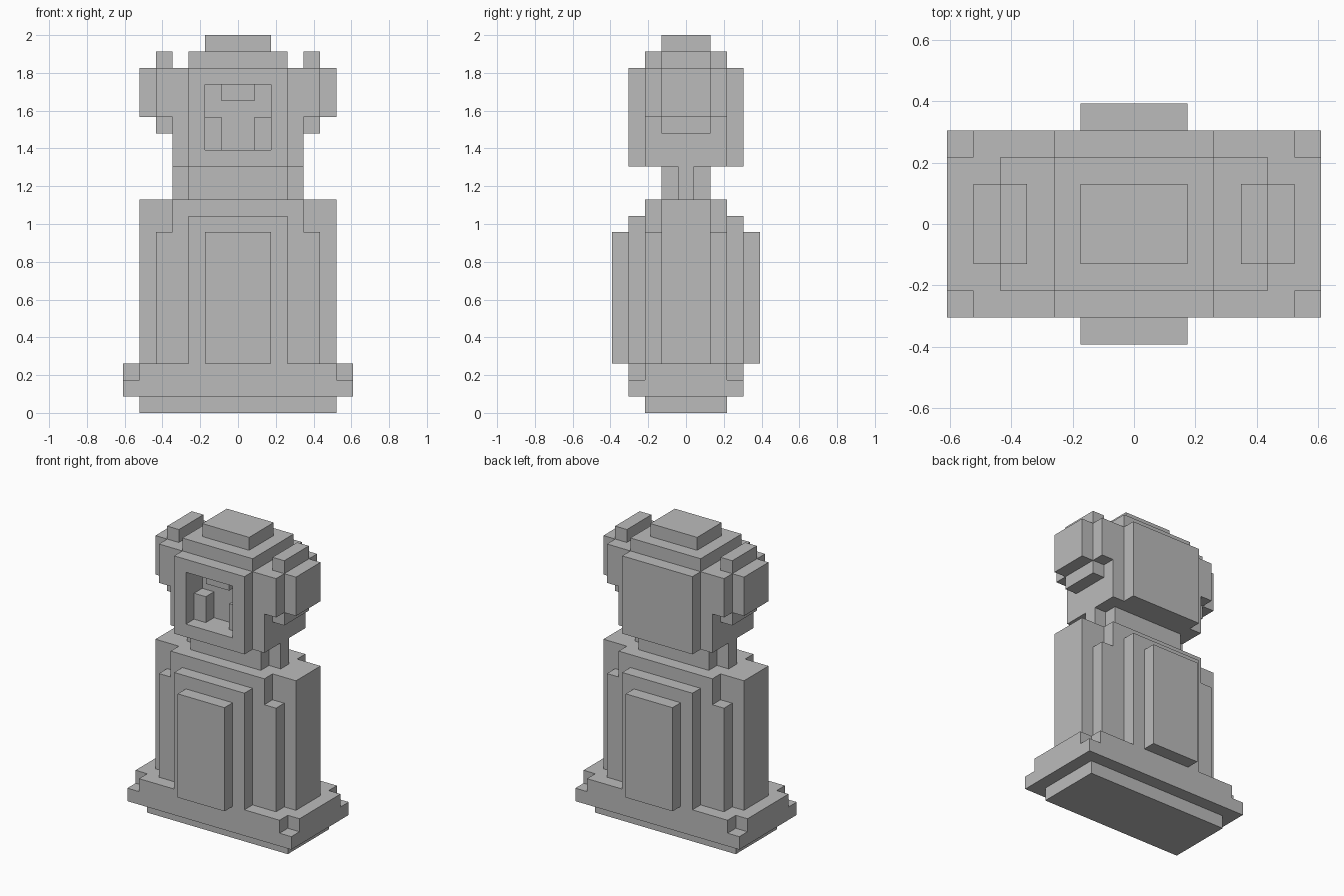
import bpy, bmesh
from mathutils import Vector

if "Cube" in bpy.data.objects:
    bpy.data.objects.remove(bpy.data.objects["Cube"], do_unlink=True)

U = 2 / 23  # one block

stone = bpy.data.materials.new("stone_grey")
stone.use_nodes = True
GREY = (0.5, 0.5, 0.5, 1)
stone.diffuse_color = GREY
stone.node_tree.nodes["Principled BSDF"].inputs["Base Color"].default_value = GREY


def add_object(name, bm):
    mesh = bpy.data.meshes.new(name)
    bm.to_mesh(mesh)
    bm.free()
    mesh.materials.append(stone)
    obj = bpy.data.objects.new(name, mesh)
    bpy.context.collection.objects.link(obj)
    return obj


def box_mesh(x, y, z):
    """Box between (low, high) pairs given in blocks."""
    bm = bmesh.new()
    bmesh.ops.create_cube(bm, size=1)
    for v in bm.verts:
        v.co = Vector([(lo + hi) / 2 + c * (hi - lo)
                       for c, (lo, hi) in zip(v.co, (x, y, z))]) * U
    return bm


def block(name, half_x, half_y, z):
    return add_object(name, box_mesh((-half_x, half_x), (-half_y, half_y), z))


def pair(name, x, y, z):
    """A box on the left and its mirror image on the right."""
    add_object("left_" + name, box_mesh(x, y, z))
    add_object("right_" + name, box_mesh((-x[1], -x[0]), y, z))


# Plinth
block("plinth_foot", 6, 2.5, (0, 1))
block("plinth_slab", 7, 3.5, (1, 2))
block("plinth_top", 6, 3.5, (2, 3))
pair("plinth_end", (6, 7), (-2.5, 2.5), (2, 3))

# Body, stepped outwards to the front and back
block("torso", 4, 2.5, (3, 13))
block("robe_layer", 3, 3.5, (3, 12))
block("robe_panel", 2, 4.5, (3, 11))
pair("arm", (4, 6), (-1.5, 1.5), (3, 13))
pair("arm_edge", (4, 5), (-2.5, 2.5), (3, 11))

# Neck
block("neck", 3, 1.5, (13, 15))
pair("neck_side", (3, 4), (-0.5, 0.5), (13, 15))

# Head with a recessed face
bm = box_mesh((-3, 3), (-3.5, 3.5), (15, 21))
bm.normal_update()
front = min(bm.faces, key=lambda f: f.calc_center_median().y)
bmesh.ops.inset_region(bm, faces=[front], thickness=U, use_even_offset=True)
sunk = bmesh.ops.extrude_discrete_faces(bm, faces=[front])["faces"]
bmesh.ops.translate(bm, verts=sunk[0].verts, vec=(0, 2 * U, 0))
bmesh.ops.recalc_face_normals(bm, faces=bm.faces)
add_object("head", bm)
pair("cheek", (1, 2), (-2.5, -1.5), (16, 18))
add_object("brow", box_mesh((-1, 1), (-2.5, -1.5), (19, 20)))

# Crown
block("crown_base", 3, 2.5, (21, 22))
block("crown_top", 2, 1.5, (22, 23))

# Ears
pair("head_side", (3, 4), (-2.5, 2.5), (15, 21))
pair("ear", (4, 5), (-2.5, 2.5), (18, 21))
pair("ear_plate", (5, 6), (-1.5, 1.5), (18, 21))
pair("ear_lobe", (4, 5), (-1.5, 1.5), (17, 18))
pair("ear_tip", (4, 5), (-1.5, 1.5), (21, 22))
